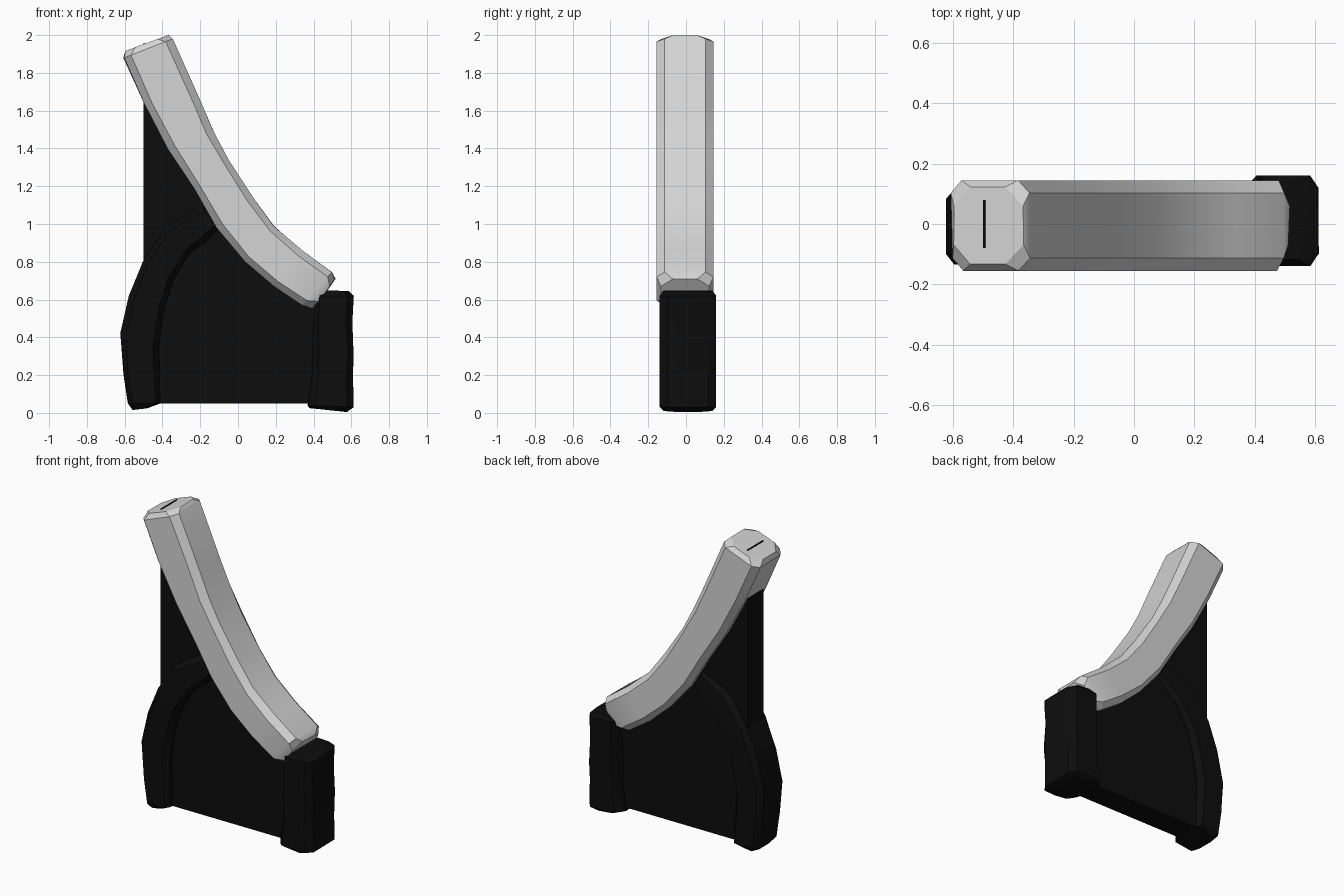
import bpy
import bmesh
import math
import random

random.seed(4)
if "Cube" in bpy.data.objects:
    bpy.data.objects.remove(bpy.data.objects["Cube"], do_unlink=True)


def material(name, value):
    mat = bpy.data.materials.new(name)
    mat.use_nodes = True
    colour = (value, value, value, 1)
    mat.diffuse_color = colour
    bsdf = next(n for n in mat.node_tree.nodes if n.type == 'BSDF_PRINCIPLED')
    bsdf.inputs["Base Color"].default_value = colour
    bsdf.inputs["Roughness"].default_value = 0.8
    return mat


def finish(name, bm, mat, smooth):
    bmesh.ops.recalc_face_normals(bm, faces=bm.faces)
    mesh = bpy.data.meshes.new(name)
    bm.to_mesh(mesh)
    bm.free()
    obj = bpy.data.objects.new(name, mesh)
    bpy.context.collection.objects.link(obj)
    mesh.materials.append(mat)
    if smooth:
        bpy.ops.object.select_all(action='DESELECT')
        obj.select_set(True)
        bpy.context.view_layer.objects.active = obj
        bpy.ops.object.shade_smooth_by_angle(angle=math.radians(32))
    return obj


def hewn_beam(name, stations, y0, y1, mat, chamfer=0.14, wobble=0.004):
    """Sweep a chamfered rectangle; each station is (x, z) inner, (x, z) outer."""
    bm = bmesh.new()
    rings = []
    for i, (ax, az, bx, bz) in enumerate(stations):
        end = i in (0, len(stations) - 1)
        c = 0.25 if end else chamfer
        inset = 0.022 if end else 0
        lo, hi = y0 + inset, y1 - inset
        section = [(c, 0), (1 - c, 0), (1, c), (1, 1 - c),
                   (1 - c, 1), (c, 1), (0, 1 - c), (0, c)]
        ring = []
        for u, v in section:
            jitter = random.uniform(-wobble, wobble)
            ring.append(bm.verts.new((ax + (bx - ax) * u + jitter,
                                      lo + (hi - lo) * v,
                                      az + (bz - az) * u)))
        rings.append(ring)
    for r, s in zip(rings, rings[1:]):
        for k in range(8):
            n = (k + 1) % 8
            bm.faces.new((r[k], r[n], s[n], s[k]))
    bm.faces.new(rings[0])
    bm.faces.new(rings[-1])
    return finish(name, bm, mat, True)


def plate(name, outline, half, mat):
    bm = bmesh.new()
    front = [bm.verts.new((x, -half, z)) for x, z in outline]
    back = [bm.verts.new((x, half, z)) for x, z in outline]
    bm.faces.new(front)
    bm.faces.new(back)
    for i in range(len(front)):
        j = (i + 1) % len(front)
        bm.faces.new((front[i], front[j], back[j], back[i]))
    return finish(name, bm, mat, False)


pale = material("pale grey", 0.66)
black = material("near black", 0.004)

# Sloping curved beam on top
hewn_beam("sloping_beam", [
    (-.60, 1.915, -.365, 2.0), (-.605, 1.88, -.345, 1.98),
    (-.50, 1.64, -.20, 1.65), (-.37, 1.40, -.13, 1.49),
    (-.23, 1.18, -.05, 1.34), (-.11, .98, .08, 1.14),
    (.04, .80, .19, .99), (.19, .67, .34, .86),
    (.34, .57, .50, .745), (.40, .55, .515, .71)], -.155, .145, pale)

# Bowed rear beam
hewn_beam("bowed_rear_beam", [
    (-.48, .025, -.56, .015), (-.41, .05, -.58, .05),
    (-.415, .20, -.605, .20), (-.42, .36, -.62, .42),
    (-.39, .55, -.575, .62), (-.345, .70, -.50, .80),
    (-.25, .85, -.38, .98), (-.10, .95, -.20, 1.11)], -.135, .12, black)

# Short front post
hewn_beam("short_front_post", [
    (.38, .025, .575, .005), (.37, .04, .61, .03),
    (.395, .20, .605, .20), (.39, .32, .615, .32),
    (.40, .48, .602, .48), (.40, .62, .61, .62),
    (.42, .65, .59, .645)], -.14, .16, black)

# Infill panel, with its upper tip just breaking the beam's end
plate("infill_panel", [
    (-.50, .05), (.45, .05), (.45, .60), (.25, .72), (.05, .91),
    (-.14, 1.16), (-.32, 1.50), (-.45, 1.80), (-.494, 1.958), (-.50, 1.958)],
    .08, black)
